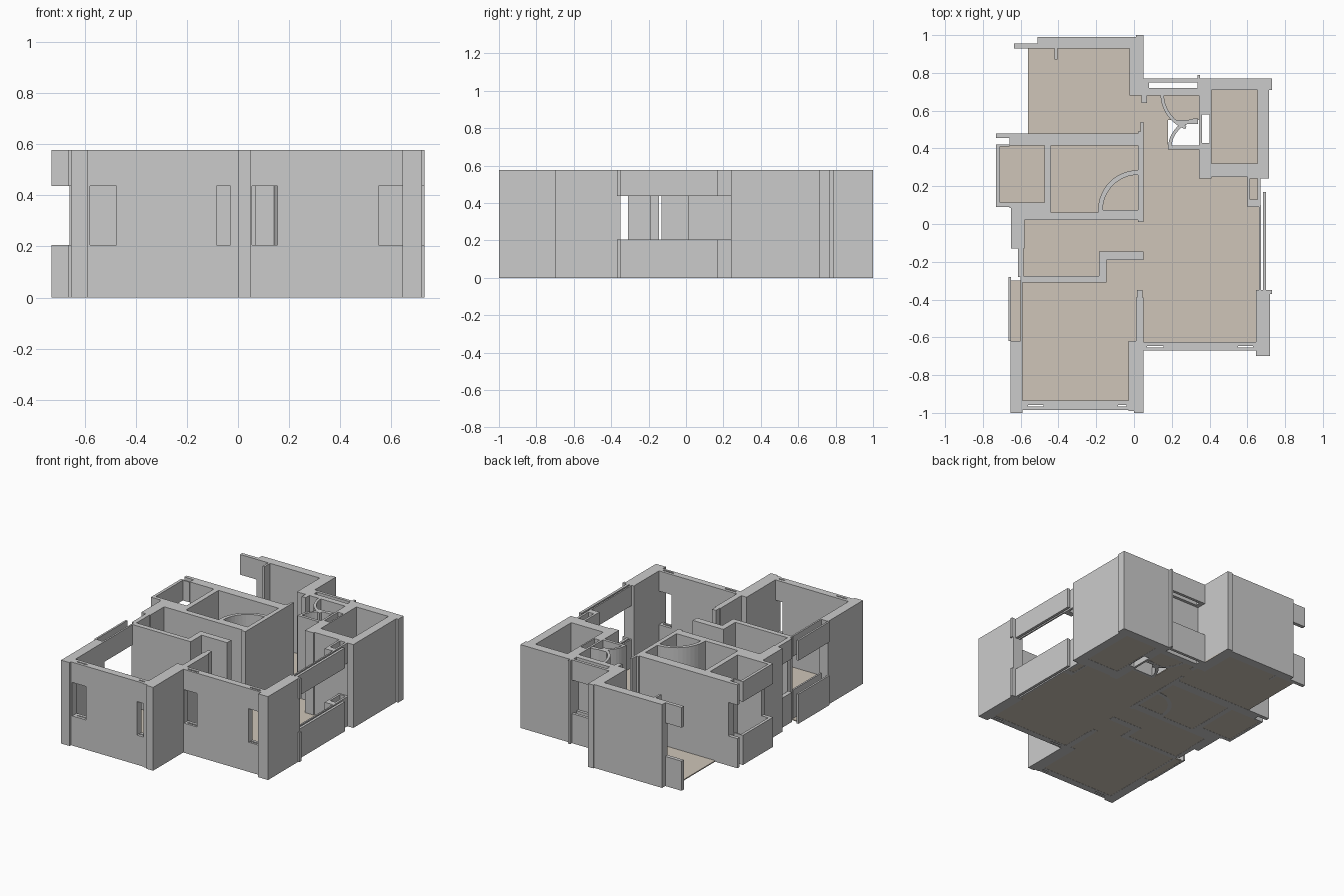
import bpy, bmesh, math

if "Cube" in bpy.data.objects:
    bpy.data.objects.remove(bpy.data.objects["Cube"])

H, Z1, Z2 = 0.577, 0.205, 0.437
LEVELS = [0.0, Z1, Z2, H]


def union_walls(name, solid, window, slots):
    """Union of plan rectangles (x0, x1, y0, y1); window runs skip the middle band."""
    rects = solid + window + slots
    xs = sorted({v for r in rects for v in r[:2]})
    ys = sorted({v for r in rects for v in r[2:]})

    def hit(rs, x, y):
        return any(r[0] < x < r[1] and r[2] < y < r[3] for r in rs)

    cells = set()
    for i in range(len(xs) - 1):
        for j in range(len(ys) - 1):
            x, y = (xs[i] + xs[i + 1]) / 2, (ys[j] + ys[j + 1]) / 2
            if hit(slots, x, y):
                continue
            s, w = hit(solid, x, y), hit(window, x, y)
            if s or w:
                cells |= {(i, j, k) for k in range(3) if k != 1 or not w}
    bm = bmesh.new()
    verts = {}

    def vert(i, j, k):
        if (i, j, k) not in verts:
            verts[i, j, k] = bm.verts.new((xs[i], ys[j], LEVELS[k]))
        return verts[i, j, k]

    # keep only the cell faces that touch open air
    for c in cells:
        for axis in range(3):
            for side in (0, 1):
                n = list(c)
                n[axis] += 2 * side - 1
                if tuple(n) in cells:
                    continue
                a, b = (axis + 1) % 3, (axis + 2) % 3
                quad = []
                for da, db in ((0, 0), (1, 0), (1, 1), (0, 1)):
                    p = list(c)
                    p[axis] += side
                    p[a] += da
                    p[b] += db
                    quad.append(vert(*p))
                bm.faces.new(quad if side else quad[::-1])
    bmesh.ops.dissolve_limit(bm, angle_limit=0.01, verts=bm.verts[:], edges=bm.edges[:])
    bmesh.ops.triangulate(bm, faces=[f for f in bm.faces if len(f.verts) > 4])
    return finish(name, bm)


def finish(name, bm, mat=None):
    me = bpy.data.meshes.new(name)
    bm.to_mesh(me)
    bm.free()
    ob = bpy.data.objects.new(name, me)
    bpy.context.collection.objects.link(ob)
    if mat:
        me.materials.append(mat)
    return ob


def prism(name, pts, z0, z1, mat=None):
    bm = bmesh.new()
    f = bm.faces.new([bm.verts.new((x, y, z0)) for x, y in pts])
    ext = bmesh.ops.extrude_face_region(bm, geom=[f], use_keep_orig=True)
    for v in ext["geom"]:
        if isinstance(v, bmesh.types.BMVert):
            v.co.z = z1
    bmesh.ops.recalc_face_normals(bm, faces=bm.faces[:])
    return finish(name, bm, mat)


def arc_wall(name, cx, cy, r, t, a0, a1, n=12):
    ang = [math.radians(a0 + (a1 - a0) * i / n) for i in range(n + 1)]
    outer = [(cx + r * math.cos(a), cy + r * math.sin(a)) for a in ang]
    inner = [(cx + (r - t) * math.cos(a), cy + (r - t) * math.sin(a)) for a in ang]
    return prism(name, outer + inner[::-1], 0, H)


solid = [
    # rear room
    (-.51, .05, .93, .99), (.01, .05, .93, 1.0), (-.025, .05, .68, .99),
    (-.42, -.405, .87, .93),
    # wall south of the rear room, and middle room
    (-.66, .05, .455, .48), (-.66, .05, .415, .455), (.02, .05, .01, .49), (.035, .05, .49, .54),
    (-.475, -.44, .02, .42), (-.58, .05, .02, .06), (-.66, -.44, .085, .115),
    (-.65, -.44, .02, .09), (-.65, -.58, -.13, .09), (-.19, .02, .06, .075),
    # partition with a step
    (-.60, -.145, -.31, -.275), (-.185, -.145, -.31, -.145), (-.185, .05, -.19, -.145),
    # front room
    (-.655, -.59, -1.0, -.62), (-.59, -.02, -.985, -.935), (-.03, .05, -.99, -.62),
    (0.0, .05, -1.0, -.98), (.01, .05, -.62, -.39), (.015, .045, -.39, -.35),
    # living room
    (.05, .65, -.67, -.625), (.645, .72, -.70, -.35),
    # kitchen
    (.655, .715, .24, .77), (.35, .73, .71, .77), (.345, .41, .24, .77), (.345, .66, .25, .32),
    # bathroom
    (.04, .07, .64, .70), (.07, .14, .68, .70), (.14, .35, .68, .70),
    (.18, .35, .395, .415), (.335, .35, .70, .79), (.22, .34, .53, .55),
]
window = [
    (-.635, -.51, .93, .955), (-.73, -.66, .455, .48),
    (-.73, -.71, .09, .42), (-.73, -.66, .41, .42), (-.73, -.66, .09, .115),
    (-.615, -.585, -.28, -.13), (-.665, -.652, -.62, -.28), (-.602, -.59, -.62, -.31),
    (-.58, -.475, -.985, -.935), (-.085, -.03, -.985, -.935),
    (.055, .155, -.67, -.625), (.55, .645, -.67, -.625),
    (.72, .73, -.37, -.35), (.662, .672, -.35, .10), (.682, .70, -.35, .17),
    (.60, .67, .09, .25), (.05, .335, .75, .77), (.05, .335, .70, .72), (.05, .08, .70, .77),
]
slots = [
    (.615, .655, .13, .24), (.36, .40, .43, .58),
    (-.56, -.48, -.965, -.957), (-.085, -.04, -.965, -.957),
    (.07, .155, -.655, -.645), (.55, .63, -.655, -.645),
]
union_walls("walls", solid, window, slots)

# curved door sweeps and bathroom partitions
arc_wall("middle_room_door_sweep", .02, .075, .21, .025, 90, 180)
arc_wall("bathroom_door_sweep", .34, .69, .20, .018, 180, 250)
arc_wall("shower_sweep", .34, .40, .16, .018, 90, 180)

# floor slabs
beige = bpy.data.materials.new("floor_beige")
beige.diffuse_color = (0.62, 0.56, 0.48, 1)
beige.use_nodes = True
beige.node_tree.nodes["Principled BSDF"].inputs["Base Color"].default_value = beige.diffuse_color
floors = {
    "rear_room": (-.56, .05, .45, .93), "closet": (-.715, -.475, .1, .415),
    "middle_room": (-.45, .05, .05, .42), "hall": (.05, .18, .25, .68),
    "bathroom": (.18, .35, .55, .69), "passage": (.18, .35, .25, .40),
    "kitchen": (.40, .66, .31, .715), "living_room": (.05, .665, -.63, .25),
    "sitting_area": (-.59, .05, -.62, .03), "front_room": (-.59, -.02, -.94, -.62),
    "balcony": (-.655, -.59, -.62, -.30),
}
for key, (x0, x1, y0, y1) in floors.items():
    prism(key + "_floor", [(x0, y0), (x1, y0), (x1, y1), (x0, y1)], 0.001, 0.008, beige)
